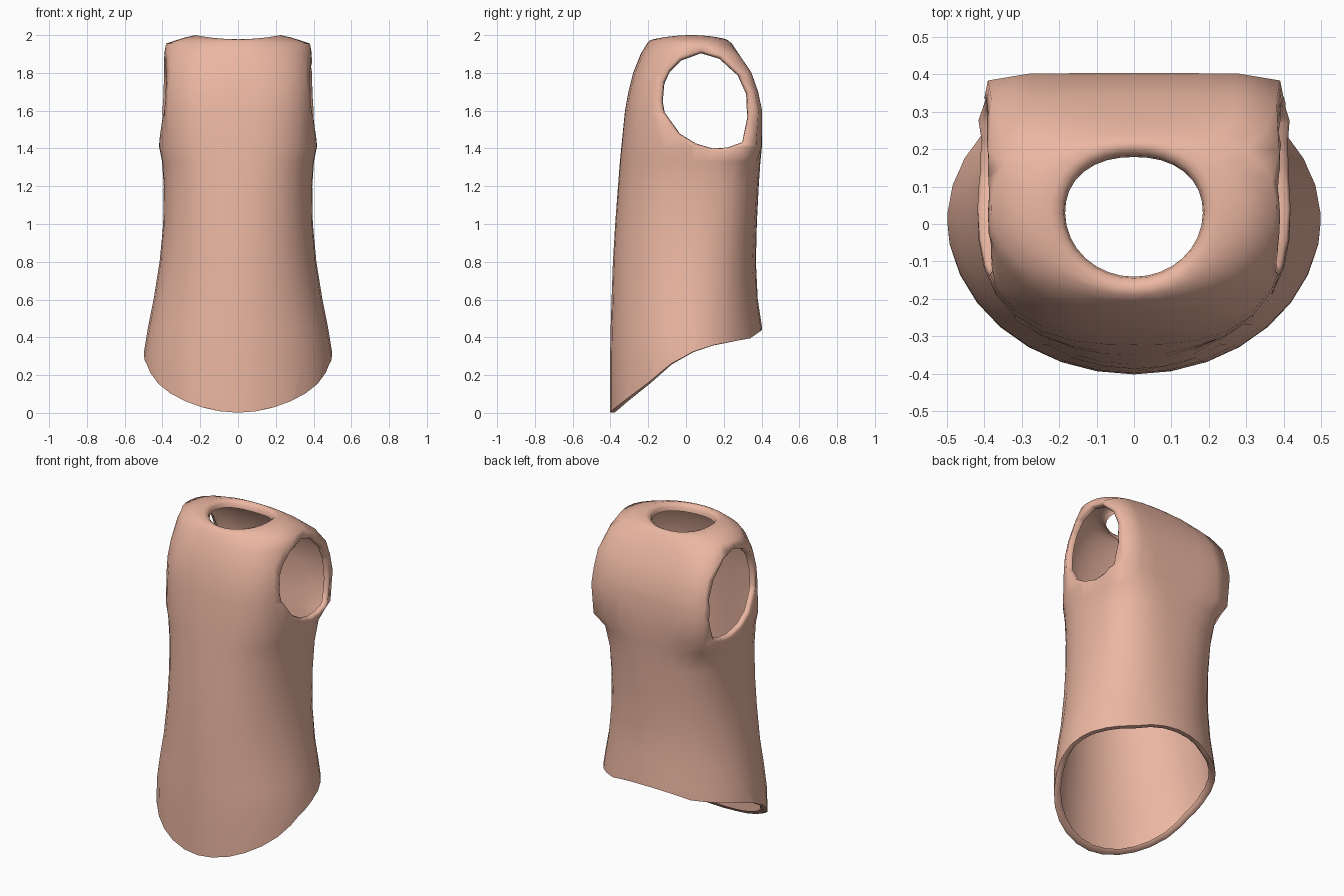
import bpy, bmesh, math
from mathutils import Vector

if "Cube" in bpy.data.objects:
    bpy.data.objects.remove(bpy.data.objects["Cube"])

SEG = 32

def material(name, color):
    m = bpy.data.materials.new(name)
    m.diffuse_color = color
    m.use_nodes = True
    m.node_tree.nodes["Principled BSDF"].inputs["Base Color"].default_value = m.diffuse_color
    return m

fabric = material("fabric", (0.83, 0.47, 0.36, 1))
waste = material("cut_away", (0.2, 0.2, 0.2, 1))

def make_object(name, bm, mats):
    bmesh.ops.recalc_face_normals(bm, faces=bm.faces[:])
    me = bpy.data.meshes.new(name)
    bm.to_mesh(me)
    bm.free()
    for m in mats:
        me.materials.append(m)
    ob = bpy.data.objects.new(name, me)
    bpy.context.collection.objects.link(ob)
    return ob

def add_prism(bm, profile):
    """Side profile (y, z) extruded across the whole width."""
    a, b = ([bm.verts.new((x, y, z)) for y, z in profile] for x in (-0.8, 0.8))
    bm.faces.new(a)
    bm.faces.new(b[::-1])
    n = len(profile)
    for i in range(n):
        j = (i + 1) % n
        bm.faces.new((a[i], b[i], b[j], a[j]))

# Torso cross-sections: z, half width, front y, back y, front and back squareness, dip
sections = [
    (-0.10, .510, -.402, .418, 2.0, 2.0, 0),
    (0.30, .502, -.402, .410, 2.0, 2.0, 0),
    (0.45, .477, -.399, .403, 2.0, 2.0, 0),
    (0.60, .447, -.394, .380, 2.0, 2.1, 0),
    (0.80, .415, -.387, .370, 2.1, 2.3, 0),
    (1.00, .396, -.375, .375, 2.2, 2.6, 0),
    (1.20, .393, -.360, .385, 2.3, 3.0, 0),
    (1.33, .402, -.350, .394, 2.4, 3.6, 0),
    (1.41, .418, -.342, .402, 2.5, 8.0, 0),
    (1.60, .412, -.323, .403, 2.7, 13, 0),
    (1.70, .408, -.305, .382, 2.8, 13, 0),
    (1.80, .402, -.280, .347, 2.6, 13, 0),
    (1.90, .391, -.240, .280, 2.25, 7.0, 0),
    (1.955, .381, -.207, .243, 1.95, 2.8, 0),
    (1.985, .290, -.190, .222, 1.95, 2.4, .012),
    (2.000, .225, -.172, .210, 2.0, 2.2, .022),
    (1.992, .200, -.157, .195, 2.0, 2.2, .022),
]

def ring(bm, z, hw, yf, yb, nf, nb, dip):
    mid = .03
    out = []
    for i in range(SEG):
        t = 2 * math.pi * i / SEG
        c, s = math.cos(t), math.sin(t)
        n, depth = (nb, yb - mid) if s > 0 else (nf, mid - yf)
        r = (abs(c) ** n + abs(s) ** n) ** (-1 / n)
        out.append(bm.verts.new((hw * r * c, mid + depth * r * s, z - dip * s * s)))
    return out

bm = bmesh.new()
rings = [ring(bm, *s) for s in sections]
for lo, hi in zip(rings, rings[1:]):
    for i in range(SEG):
        j = (i + 1) % SEG
        bm.faces.new((lo[i], lo[j], hi[j], hi[i]))
for cap in (rings[0][::-1], rings[-1]):
    bm.faces.new(cap).material_index = 1
vest = make_object("sleeveless_top", bm, [fabric, waste])

# Armhole outline and slanted hem, seen from the side
armhole = [(-.13, 1.65), (-.12, 1.75), (-.09, 1.81), (-.03, 1.87), (.08, 1.91), (.18, 1.88),
           (.28, 1.79), (.325, 1.69), (.33, 1.56), (.30, 1.43), (.22, 1.40),
           (.14, 1.395), (.05, 1.42), (-.04, 1.475), (-.12, 1.59)]
ARM = Vector((0, .10, 1.65))
armhole = [(ARM.y + (y - ARM.y) * 1.04, ARM.z + (z - ARM.z) * 1.04) for y, z in armhole]
hem = [(-.7, -.5), (-.7, 0), (-.403, 0), (-.38, .022), (-.32, .07), (-.20, .16), (-.08, .26),
       (.04, .325), (.15, .36), (.34, .395), (.40, .437), (.7, .62), (.7, -.5)]
bm = bmesh.new()
add_prism(bm, armhole)
add_prism(bm, hem)
cutter = make_object("opening_cutter", bm, [waste])
cutter.hide_render = True
cutter.hide_set(True)

mod = vest.modifiers.new("openings", 'BOOLEAN')
mod.object = cutter
mod.operation = 'DIFFERENCE'
mod.solver = 'EXACT'
mod.material_mode = 'TRANSFER'
dg = bpy.context.evaluated_depsgraph_get()
cut = bpy.data.meshes.new_from_object(vest.evaluated_get(dg))
vest.modifiers.clear()
vest.data = cut
bpy.data.objects.remove(cutter)

# Open the shell by dropping the cut walls and caps
bm = bmesh.new()
bm.from_mesh(cut)
skip = {i for i, m in enumerate(cut.materials) if m and m.name == "cut_away"}
bmesh.ops.delete(bm, geom=[f for f in bm.faces if f.material_index in skip], context='FACES')
bmesh.ops.remove_doubles(bm, verts=bm.verts[:], dist=0.006)

def turn_in(co, step):
    """Move a rim point towards the middle of its opening and into the body."""
    if co.z < 0.7:
        goal, axis = Vector((0, .03, co.z)), Vector((0, 0, 1))
        inward, deep = ((.025, -.003), (.015, .02))[step]
        if co.z < .02:
            deep = max(deep, 0)
    elif co.z > 1.94:
        goal, axis = Vector((0, .02, co.z)), Vector((0, 0, -1))
        inward, deep = ((.012, .012), (.004, .025))[step]
    else:
        goal, axis = Vector((co.x, ARM.y, ARM.z)), Vector((-math.copysign(1, co.x), 0, 0))
        inward, deep = ((.012, .008), (.004, .022))[step]
    return co + (goal - co).normalized() * inward + axis * deep

# Rolled rims on all four openings
for step in (0, 1):
    edges = [e for e in bm.edges if e.is_boundary]
    res = bmesh.ops.extrude_edge_only(bm, edges=edges)
    for v in [g for g in res['geom'] if isinstance(g, bmesh.types.BMVert)]:
        v.co = turn_in(v.co, step)
bmesh.ops.recalc_face_normals(bm, faces=bm.faces[:])
for f in bm.faces:
    f.material_index = 0
bm.to_mesh(cut)
bm.free()
cut.materials.clear()
cut.materials.append(fabric)

bpy.context.view_layer.objects.active = vest
vest.select_set(True)
bpy.ops.object.shade_smooth_by_angle(angle=math.radians(80))
